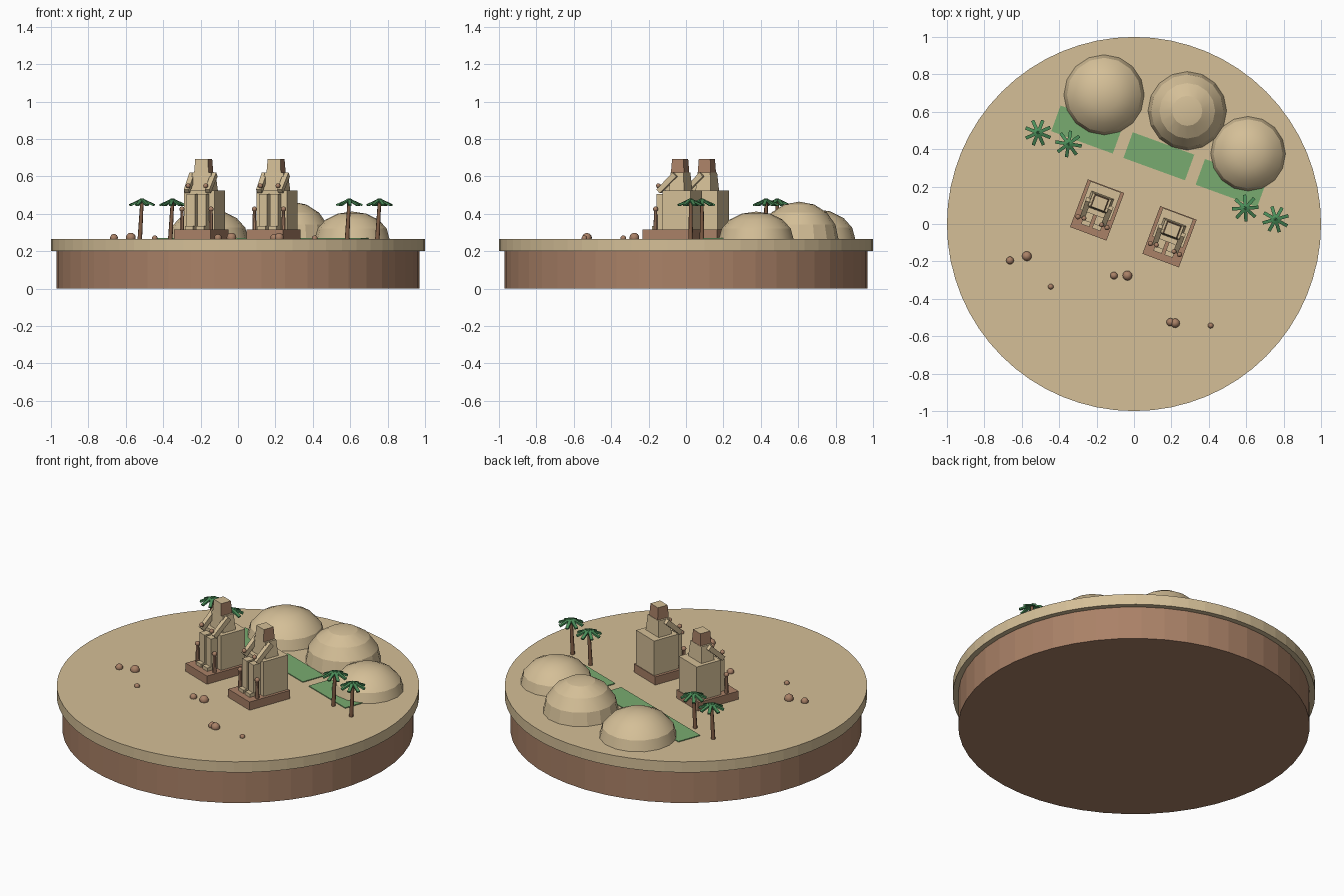
import bpy
from math import radians, pi, cos, sin
from mathutils import Vector, Matrix

cube = bpy.data.objects.get("Cube")
if cube:
    bpy.data.objects.remove(cube, do_unlink=True)


def material(name, rgb):
    m = bpy.data.materials.new(name)
    m.use_nodes = True
    m.diffuse_color = (*rgb, 1)
    m.node_tree.nodes["Principled BSDF"].inputs["Base Color"].default_value = (*rgb, 1)
    return m


SAND = material("sand", (0.66, 0.52, 0.31))
CLAY = material("clay brown", (0.40, 0.22, 0.135))
BARK = material("bark brown", (0.22, 0.11, 0.06))
FIELD = material("field green", (0.19, 0.41, 0.16))
LEAF = material("palm green", (0.07, 0.27, 0.10))
GROUND = 0.265


def finish(name, mat, matrix=None, smooth=None):
    ob = bpy.context.object
    ob.name = name
    ob.data.materials.append(mat)
    if smooth:
        bpy.ops.object.shade_smooth_by_angle(angle=radians(smooth))
    if matrix is not None:
        ob.matrix_world = matrix @ ob.matrix_basis
    return ob


def box(name, mat, lo, hi, matrix=None, taper=1):
    """Box between two corners, its top scaled by taper."""
    lo, hi = Vector(lo), Vector(hi)
    bpy.ops.mesh.primitive_cube_add(size=1)
    ob = bpy.context.object
    size = hi - lo
    for v in ob.data.vertices:
        k = taper if v.co.z > 0 else 1
        v.co = Vector((v.co.x * size.x * k, v.co.y * size.y * k, v.co.z * size.z))
    ob.location = (lo + hi) / 2
    bpy.context.view_layer.update()
    return finish(name, mat, matrix)


def rod(name, mat, a, b, r1, r2, sides, matrix=None, spin=0, smooth=None):
    """Tapered prism from point a to point b."""
    a, b = Vector(a), Vector(b)
    bpy.ops.mesh.primitive_cone_add(vertices=sides, radius1=r1, radius2=r2, depth=(b - a).length)
    ob = bpy.context.object
    ob.data.transform(Matrix.Rotation(spin, 4, "Z"))
    ob.data.transform((b - a).to_track_quat("Z", "Y").to_matrix().to_4x4())
    ob.location = (a + b) / 2
    bpy.context.view_layer.update()
    return finish(name, mat, matrix, smooth)


def ball(name, mat, center, r, matrix=None):
    bpy.ops.mesh.primitive_uv_sphere_add(segments=12, ring_count=8, radius=r, location=center)
    bpy.context.view_layer.update()
    return finish(name, mat, matrix, 40)


# Round base: earth below, sand slab above
rod("earth_base", CLAY, (0, 0, 0), (0, 0, 0.2), 0.97, 0.97, 48)
rod("sand_slab", SAND, (0, 0, 0.2), (0, 0, GROUND), 1, 1, 64)

# Seated stone figures on plinths
for n, (x, y) in enumerate([(-0.197, 0.075), (0.19, -0.068)], 1):
    M = Matrix.Translation((x, y, GROUND)) @ Matrix.Rotation(radians(-20.5), 4, "Z")
    p = f"statue_{n}_"
    box(p + "plinth", CLAY, (-0.104, -0.136, 0), (0.104, 0.136, 0.05), M)
    box(p + "throne", SAND, (-0.087, -0.03, 0.05), (0.087, 0.132, 0.26), M)
    box(p + "torso", SAND, (-0.068, -0.005, 0.22), (0.068, 0.088, 0.355), M, taper=0.78)
    head = box(p + "head", SAND, (-0.041, 0.002, 0.355), (0.041, 0.076, 0.427), M, taper=0.88)
    head.data.materials.append(CLAY)
    # headcloth wraps the sides and back
    for f in head.data.polygons:
        if abs(f.normal.x) > 0.5 or f.normal.y > 0.5:
            f.material_index = 1
    for s, side in ((-1, "right"), (1, "left")):
        xs = sorted((s * 0.008, s * 0.055))
        box(p + side + "_shin", SAND, (xs[0], -0.076, 0.05), (xs[1], -0.03, 0.2), M)
        box(p + side + "_foot", SAND, (xs[0], -0.1, 0.05), (xs[1], -0.07, 0.07), M)
        box(p + side + "_thigh", SAND, (xs[0], -0.076, 0.185), (xs[1], 0.01, 0.24), M)
        rod(p + side + "_arm", SAND, (s * 0.062, 0.035, 0.345), (s * 0.06, -0.06, 0.255),
            0.021, 0.019, 4, M, spin=pi / 4)
        ball(p + side + "_hand", CLAY, (s * 0.05, -0.066, 0.285), 0.013, M)
        # small attendants beside the legs
        ax = s * 0.083
        rod(p + side + "_attendant", CLAY, (ax, -0.07, 0.05), (ax, -0.07, 0.15), 0.012, 0.009, 8, M)
        ball(p + side + "_attendant_head", CLAY, (ax, -0.07, 0.16), 0.014, M)

# Dunes: half spheres
for n, (x, y, r, h) in enumerate([(-0.16, 0.69, 0.215, 0.16), (0.285, 0.605, 0.21, 0.2),
                                  (0.61, 0.375, 0.2, 0.147)], 1):
    bpy.ops.mesh.primitive_uv_sphere_add(segments=16, ring_count=8, radius=1)
    ob = bpy.context.object
    for v in ob.data.vertices:
        v.co = (v.co.x * r, v.co.y * r, max(v.co.z, -0.05) * h)
    ob.location = (x, y, GROUND)
    finish(f"dune_{n}", SAND, smooth=22)

# Cultivated strips
for n in range(3):
    M = Matrix.Translation((-0.253 + 0.386 * n, 0.505 - 0.143 * n, GROUND))
    box(f"field_{n + 1}", FIELD, (-0.175, -0.073, -0.004), (0.175, 0.073, 0.005),
        M @ Matrix.Rotation(radians(-20), 4, "Z"))

# Palms with drooping fronds
for n, (x, y) in enumerate([(-0.513, 0.488), (-0.35, 0.428), (0.595, 0.085), (0.757, 0.025)], 1):
    M = Matrix.Translation((x, y, GROUND))
    rod(f"palm_{n}_trunk", BARK, (-0.012, 0, 0), (0, 0, 0.21), 0.012, 0.009, 8, M, smooth=50)
    for k in range(8):
        F = M @ Matrix.Translation((0, 0, 0.212)) @ Matrix.Rotation(k * pi / 4 + 0.2 + n, 4, "Z") \
            @ Matrix.Rotation(radians(24), 4, "Y")
        box(f"palm_{n}_frond_{k + 1}", LEAF, (0, -0.009, -0.005), (0.076, 0.009, 0.005), F)

# Scattered stones
stones = [(-0.663, -0.195, 0.021), (-0.573, -0.172, 0.026), (-0.445, -0.335, 0.015),
          (-0.107, -0.276, 0.02), (-0.035, -0.276, 0.026), (0.195, -0.525, 0.022),
          (0.22, -0.53, 0.025), (0.41, -0.543, 0.015)]
for n, (x, y, r) in enumerate(stones, 1):
    ball(f"stone_{n}", CLAY, (x, y, GROUND + r * 0.3), r)
